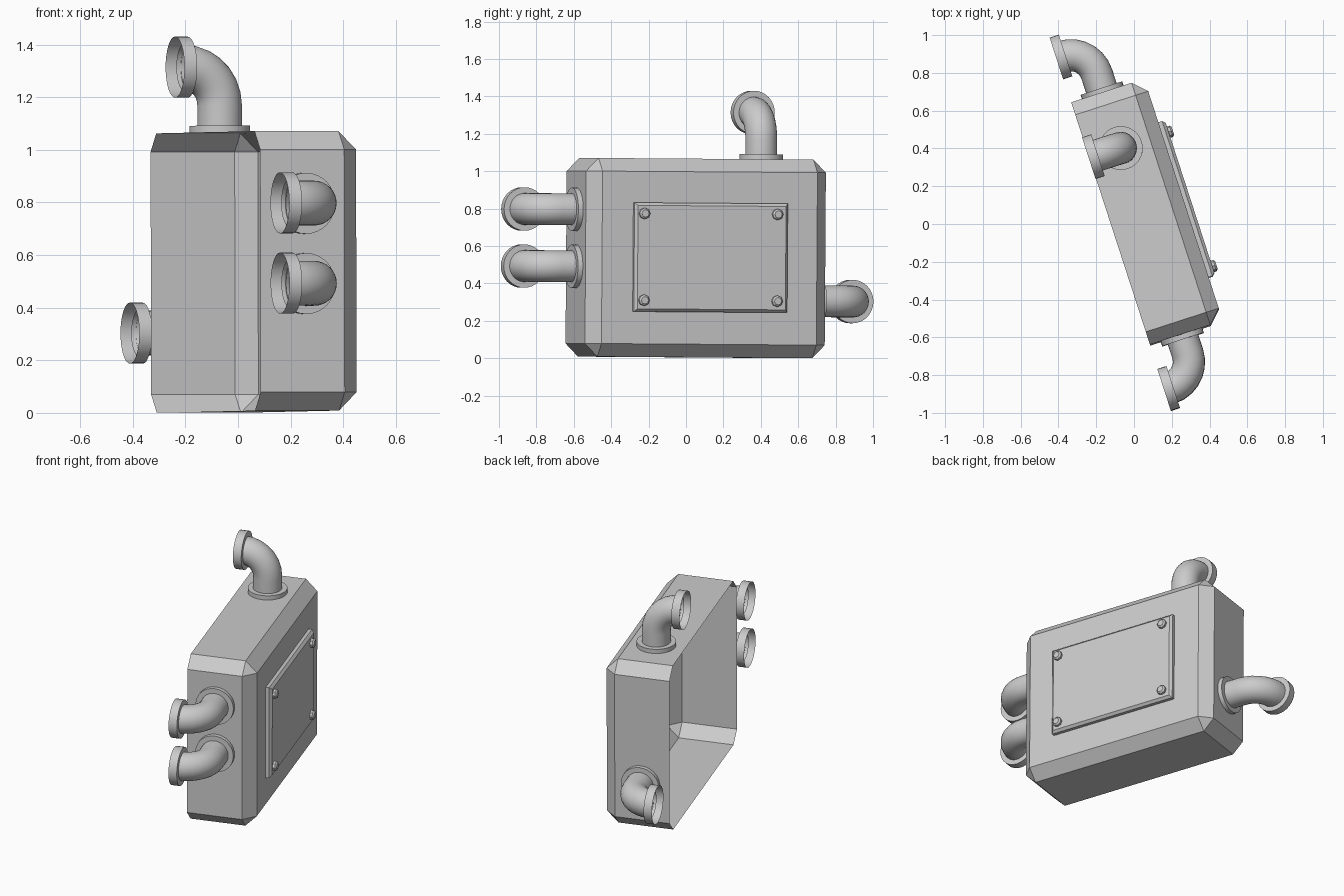
import bpy, bmesh
from math import sin, cos, pi, radians
from mathutils import Matrix, Vector

if "Cube" in bpy.data.objects:
    bpy.data.objects.remove(bpy.data.objects["Cube"])

# Local frame: x = panel normal, y = along the case, z = up; the whole unit is turned and slightly tilted
PLACE = (Matrix.Rotation(radians(18), 4, 'Z') @ Matrix.Translation((0, 0, .54))
         @ Matrix.Rotation(radians(-.4), 4, 'X') @ Matrix.Translation((0, 0, -.54)))
X0, X1, Y0, Y1, Z0, Z1 = -.117, .289, -.636, .712, .005, 1.067


def finish(name, bm, local=Matrix(), smooth=False):
    bm.transform(PLACE @ local)
    me = bpy.data.meshes.new(name)
    bm.to_mesh(me)
    bm.free()
    ob = bpy.data.objects.new(name, me)
    bpy.context.collection.objects.link(ob)
    if smooth:
        bpy.context.view_layer.objects.active = ob
        bpy.ops.object.select_all(action='DESELECT')
        ob.select_set(True)
        bpy.ops.object.shade_smooth_by_angle(angle=radians(35))
    return ob


def box(lo, hi):
    bm = bmesh.new()
    lo, hi = Vector(lo), Vector(hi)
    bmesh.ops.create_cube(bm, size=1, matrix=Matrix.Translation((lo + hi) / 2)
                          @ Matrix.Diagonal((*(hi - lo), 1)))
    return bm


def bevel(bm, edges, width):
    bmesh.ops.bevel(bm, geom=edges, offset=width, segments=1, affect='EDGES')


def sweep(name, rings, local, n=32):
    """Tube through rings of (sideways, outward, turn angle, radius)."""
    bm = bmesh.new()
    loops = []
    for b, a, t, r in rings:
        loops.append([bm.verts.new((b + r * cos(p) * cos(t), r * sin(p), a - r * cos(p) * sin(t)))
                      for p in (2 * pi * k / n for k in range(n))])
    for lo, hi in zip(loops, loops[1:]):
        for j in range(n):
            k = (j + 1) % n
            bm.faces.new((lo[j], lo[k], hi[k], hi[j]))
    finish(name, bm, local, True)


# Case: chamfered shell, open on the side away from the panel
bm = box((X0, Y0, Z0), (X1, Y1, Z1))
back = [f for f in bm.faces if f.normal.x < -.9]
bmesh.ops.delete(bm, geom=back, context='FACES_ONLY')
bevel(bm, [e for e in bm.edges if not e.is_boundary], .07)
finish("case", bm)

# Cover plate with chamfered front rim
bm = box((X1 - .01, -.392, .247), (.325, .47, .83))
bevel(bm, [e for e in bm.edges if all(v.co.x > .32 for v in e.verts)], .015)
finish("cover_plate", bm)

# Corner bolts
for y in (-.342, .406):
    for z in (.308, .772):
        bm = bmesh.new()
        bmesh.ops.create_cone(bm, cap_ends=True, segments=8, radius1=.03, radius2=.03, depth=.04)
        bevel(bm, [e for e in bm.edges if all(v.co.z > 0 for v in e.verts)], .009)
        finish("bolt", bm, Matrix.Translation((.328, y, z)) @ Matrix.Rotation(pi / 2, 4, 'Y'))

# Elbow pipes: wall collar, bent pipe and open cup flange, all turning to the open side
R, RISE, BEND, FL = .085, .25, .145, .116


def elbow(base, out):
    z, x = Vector(out), Vector((-1, 0, 0))
    m = Matrix((x, z.cross(x), z)).transposed().to_4x4()
    m.translation = base
    sweep("wall_collar", [(0, 0, 0, FL), (0, .027, 0, FL), (0, .027, 0, R - .01)], m)
    pipe = [(0, 0, 0, R)]
    for i in range(8):
        t = pi / 2 * i / 7
        pipe.append((BEND * (1 - cos(t)), RISE - BEND + BEND * sin(t), t, R))
    sweep("elbow_pipe", pipe, m)
    t = pi / 2
    sweep("cup_flange", [(.127, RISE, t, R - .003), (.127, RISE, t, FL), (.178, RISE, t, FL)], m)


PX = .058
elbow((PX, Y0, .487), (0, -1, 0))
elbow((PX, Y0, .792), (0, -1, 0))
elbow((PX, Y1, .31), (0, 1, 0))
elbow((PX, .4, Z1), (0, 0, 1))
